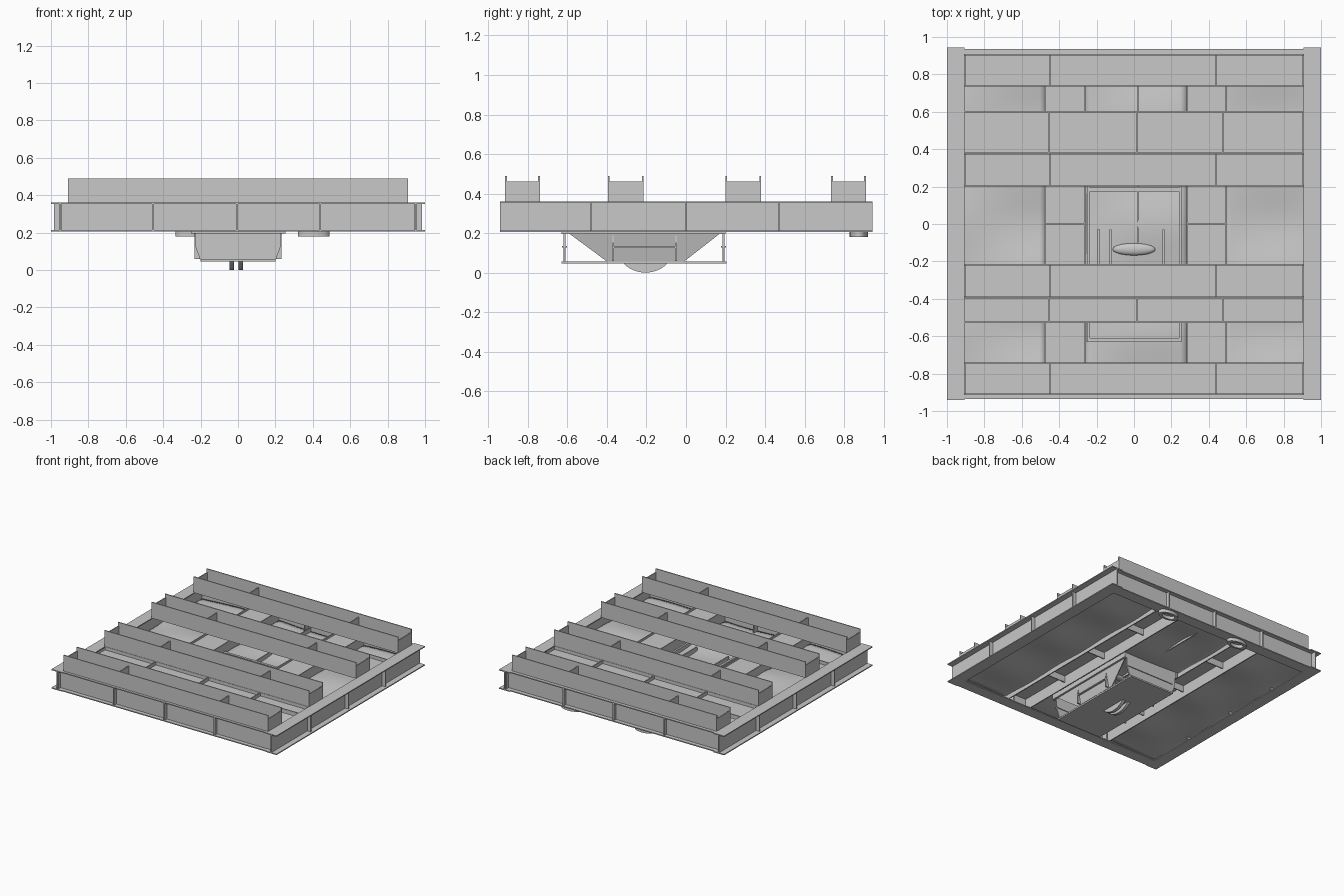
import bpy, bmesh, math
from mathutils import Vector

if "Cube" in bpy.data.objects:
    bpy.data.objects.remove(bpy.data.objects["Cube"])

steel = bpy.data.materials.new("grey steel")
steel.use_nodes = True
GREY = (0.58, 0.58, 0.58, 1)
steel.diffuse_color = GREY
steel.node_tree.nodes["Principled BSDF"].inputs["Base Color"].default_value = GREY


def finish(name, bm):
    bmesh.ops.recalc_face_normals(bm, faces=bm.faces)
    me = bpy.data.meshes.new(name)
    bm.to_mesh(me)
    bm.free()
    me.materials.append(steel)
    ob = bpy.data.objects.new(name, me)
    bpy.context.collection.objects.link(ob)
    return ob


def add_box(bm, x, y, z):
    """Box from (low, high) ranges."""
    vs = bmesh.ops.create_cube(bm, size=1)["verts"]
    for v in vs:
        v.co = Vector([(a + b) / 2 + c * (b - a) for (a, b), c in zip((x, y, z), v.co)])


def boxes(name, ranges):
    bm = bmesh.new()
    for r in ranges:
        add_box(bm, *r)
    return finish(name, bm)


def thicken(ob, t):
    sol = ob.modifiers.new("thickness", "SOLIDIFY")
    sol.thickness = t
    sol.offset = 0


def dented_plate(name, x, y, z, wave):
    """Thin smooth sheet with gentle dents."""
    bm = bmesh.new()
    bmesh.ops.create_grid(bm, x_segments=16, y_segments=40, size=0.5)
    for v in bm.verts:
        v.co.x = (x[0] + x[1]) / 2 + v.co.x * (x[1] - x[0])
        v.co.y = (y[0] + y[1]) / 2 + v.co.y * (y[1] - y[0])
        v.co.z = z + wave * math.sin(v.co.x * 5 + 1) * math.cos(v.co.y * 11)
    ob = finish(name, bm)
    for p in ob.data.polygons:
        p.use_smooth = True
    thicken(ob, 0.006)


def span(s, a, b):
    """Range mirrored by the sign s."""
    return tuple(sorted((s * a, s * b)))


LOW, HIGH, T = 0.205, 0.36, 0.008

# Side beams: I-section with stiffeners
for name, s in (("right_side_beam", -1), ("left_side_beam", 1)):
    ly = (-0.94, 0.945)
    parts = [(span(s, 0.905, 1), ly, (LOW, LOW + T)),
             (span(s, 0.905, 1), ly, (HIGH - T, HIGH)),
             (span(s, 0.947, 0.955), ly, (LOW, HIGH))]
    for y in (-0.48, 0, 0.47):
        parts.append((span(s, 0.915, 0.985), (y - 0.004, y + 0.004), (LOW, HIGH)))
    boxes(name, parts)

# End beams
for name, s in (("front_beam", -1), ("back_beam", 1)):
    lx = (-0.95, 0.95)
    parts = [(lx, span(s, 0.845, 0.935), (LOW, LOW + T)),
             (lx, span(s, 0.845, 0.935), (HIGH - T, HIGH)),
             (lx, span(s, 0.895, 0.903), (LOW, HIGH))]
    for x in (-0.95, -0.455, -0.005, 0.44, 0.95):
        parts.append(((x - 0.005, x + 0.005), span(s, 0.85, 0.93), (LOW, HIGH)))
    boxes(name, parts)

# Open-topped cross channels with inner ribs and end caps
for i, (y0, y1) in enumerate(((-0.915, -0.74), (-0.395, -0.215), (0.2, 0.38), (0.735, 0.91))):
    lx = (-0.91, 0.908)
    parts = [(lx, (y0, y1), (HIGH, HIGH + T)),
             (lx, (y0, y0 + T), (HIGH, 0.488)),
             (lx, (y1 - T, y1), (HIGH, 0.488))]
    for x in (-0.906, -0.45, 0.44, 0.904):
        parts.append(((x - 0.004, x + 0.004), (y0, y1), (HIGH, 0.46)))
    boxes(f"cross_channel_{i + 1}", parts)

# Shallow deck trays beside the middle channels
for name, y0, y1 in (("front_deck_strip", -0.53, -0.39), ("back_deck_strip", 0.375, 0.605)):
    lx = (-0.905, 0.9)
    parts = [(lx, (y0, y1), (0.326, 0.334)),
             (lx, (y0, y0 + T), (0.326, HIGH)),
             (lx, (y1 - T, y1), (0.326, HIGH))]
    for x in (-0.455, 0.015, 0.475):
        parts.append(((x - 0.004, x + 0.004), (y0, y1), (0.326, HIGH)))
    boxes(name, parts)

# Longitudinal channels with a recessed cover
for name, x0, x1 in (("right_stringer", -0.48, -0.26), ("left_stringer", 0.28, 0.495)):
    ly = (-0.895, 0.895)
    parts = [((x0, x0 + T), ly, (LOW + 0.005, 0.325)),
             ((x1 - T, x1), ly, (LOW + 0.005, 0.325)),
             ((x0, x1), ly, (0.302, 0.31))]
    for y in (-0.45, 0, 0.45):
        parts.append(((x0, x1), (y - 0.004, y + 0.004), (0.25, 0.325)))
    boxes(name, parts)

# Dented floor skins between the stringers
for name, x in (("right_floor_skin", (-0.95, -0.475)),
                ("left_floor_skin", (0.49, 0.95)),
                ("middle_floor_skin", (-0.26, 0.28))):
    dented_plate(name, x, (-0.9, 0.9), 0.245, 0.014)
boxes("middle_floor_joint", [((0.016, 0.024), (-0.1, 0.89), (0.235, 0.268))])

# Hanging tray: rim, floor and end plates
rim_z = (0.195, 0.27)
boxes("tray_rim", [((-0.25, -0.235), (-0.63, 0.2), rim_z),
                   ((0.24, 0.255), (-0.63, 0.2), rim_z),
                   ((-0.25, 0.255), (-0.63, -0.61), rim_z),
                   ((-0.25, 0.255), (0.175, 0.195), rim_z)])
boxes("tray_floor", [((-0.2, 0.2), (-0.63, 0.205), (0.045, 0.057))])
for name, y in (("front_tray_plate", -0.615), ("back_tray_plate", 0.19)):
    bm = bmesh.new()
    outline = ((-0.2, 0.05), (0.2, 0.05), (0.23, 0.13), (0.23, 0.205), (-0.23, 0.205), (-0.23, 0.13))
    bm.faces.new([bm.verts.new((x, y, z)) for x, z in outline])
    thicken(finish(name, bm), 0.01)
    boxes(name + "_ledge", [((-0.2, 0.23), (y - 0.012, y + 0.012), (0.128, 0.134))])

# Tray side walls: trapezoids leaning outward, with edge bars
for name, s in (("right_tray_wall", -1), ("left_tray_wall", 1)):
    bm = bmesh.new()
    profile = ((-0.6, 0.205), (-0.4, 0.057), (-0.01, 0.057), (0.18, 0.205))
    bm.faces.new([bm.verts.new((s * (0.2 + (z - 0.06) * 0.22), y, z)) for y, z in profile])
    thicken(finish(name, bm), 0.008)
    x = span(s, 0.2, 0.232)
    boxes(name + "_bars", [(x, (-0.37, -0.05), (0.125, 0.133)),
                           (x, (-0.4, -0.01), (0.19, 0.2)),
                           (x, (-0.375, -0.365), (0.06, 0.195)),
                           (x, (-0.055, -0.045), (0.06, 0.195))])


def ring(name, centre, r_out, r_in, width, start, end, axis):
    """Ring or arc of rectangular section; about z it is flattened to an oval."""
    bm = bmesh.new()
    n = 24
    loops = []
    for i in range(n + 1):
        a = start + (end - start) * i / n
        loop = []
        for r, w in ((r_out, -width), (r_out, width), (r_in, width), (r_in, -width)):
            u, v = r * math.cos(a), r * math.sin(a)
            off = (w / 2, u, v) if axis == "x" else (u, v * 0.55, w / 2)
            loop.append(bm.verts.new(Vector(centre) + Vector(off)))
        loops.append(loop)
    for a, b in zip(loops, loops[1:]):
        for k in range(4):
            bm.faces.new((a[k], b[k], b[(k + 1) % 4], a[(k + 1) % 4]))
    bmesh.ops.remove_doubles(bm, verts=bm.verts, dist=0.0001)
    finish(name, bm)


# Curved skids under the tray
for name, x in (("right_skid", -0.033), ("left_skid", 0.015)):
    ring(name, (x, -0.205, 0.157), 0.157, 0.105, 0.024,
         math.radians(222), math.radians(318), "x")

# Lifting rings under the back beam
for name, x in (("right_ring", -0.25), ("left_ring", 0.405)):
    ring(name, (x, 0.875, 0.193), 0.085, 0.055, 0.026, 0, 2 * math.pi, "z")

# Upright bars and lens-shaped boss showing through the middle floor
boxes("floor_bars", [((x - w, x + w), (-0.36, -0.03), (0.06, z))
                     for x, w, z in ((-0.19, 0.009, 0.285), (-0.125, 0.005, 0.27), (0.157, 0.005, 0.27))])
bm = bmesh.new()
bmesh.ops.create_uvsphere(bm, u_segments=20, v_segments=10, radius=1)
for v in bm.verts:
    v.co = Vector((v.co.x * 0.115, -0.135 + v.co.y * 0.033, 0.25 + v.co.z * 0.02))
boss = finish("floor_boss", bm)
for p in boss.data.polygons:
    p.use_smooth = True
